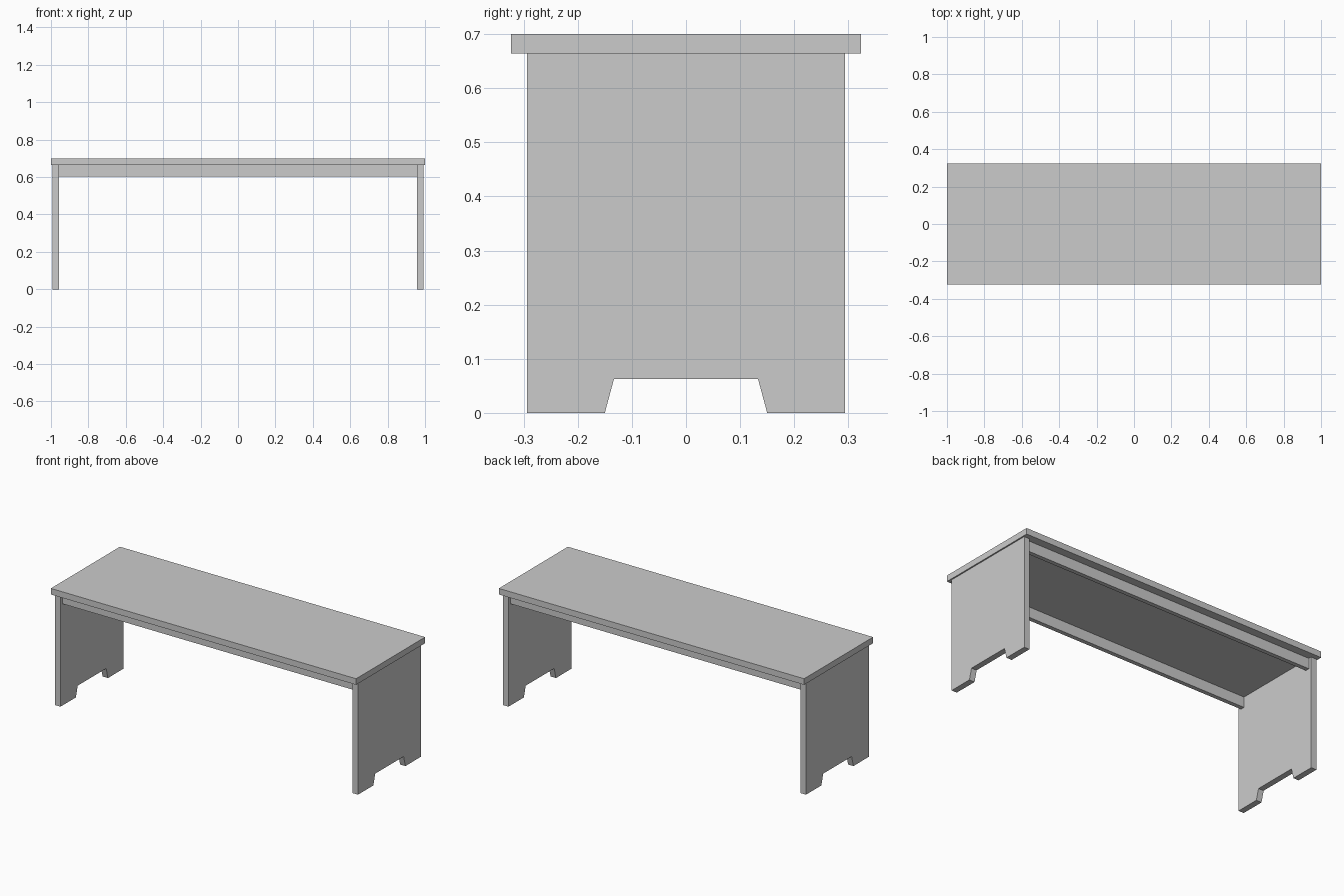
import bpy

if "Cube" in bpy.data.objects:
    bpy.data.objects.remove(bpy.data.objects["Cube"])


def prism(name, profile, axis, start, end):
    """Extrude a 2D outline along x (outline = y,z) or z (outline = x,y)."""
    def place(p, d):
        return (d, p[0], p[1]) if axis == 'x' else (p[0], p[1], d)
    n = len(profile)
    verts = [place(p, d) for d in (start, end) for p in profile]
    faces = [tuple(reversed(range(n))), tuple(range(n, 2 * n))]
    faces += [(i, (i + 1) % n, n + (i + 1) % n, n + i) for i in range(n)]
    mesh = bpy.data.meshes.new(name)
    mesh.from_pydata(verts, [], faces)
    obj = bpy.data.objects.new(name, mesh)
    bpy.context.collection.objects.link(obj)
    return obj


def rect(a0, a1, b0, b1):
    return [(a0, b0), (a1, b0), (a1, b1), (a0, b1)]


# table top
prism("table_top", rect(-1, 1, -0.323, 0.323), 'z', 0.664, 0.7)

# side panels with a tapered foot notch
half = [(0.133, 0.063), (0.15, 0), (0.294, 0), (0.294, 0.664)]
outline = half + [(-y, z) for y, z in reversed(half)]
for side, x in (("left", -0.992), ("right", 0.957)):
    prism(side + "_side_panel", outline, 'x', x, x + 0.035)

# long rails under the top, slightly inset from the panel edges
for side, y in (("front", -0.275), ("back", 0.25)):
    prism(side + "_rail", rect(y, y + 0.025, 0.602, 0.664), 'x', -0.957, 0.957)
